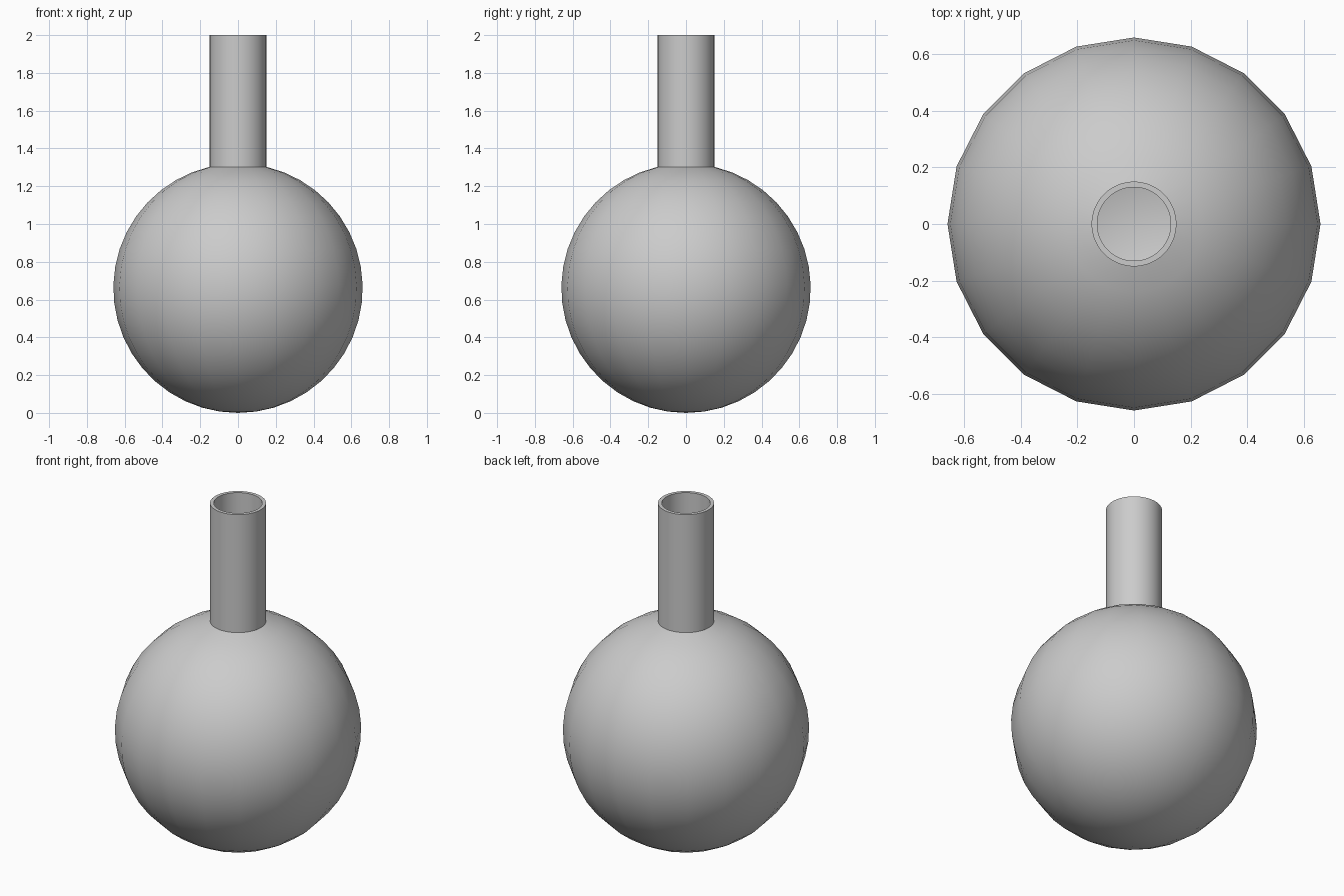
import bpy, bmesh
from math import sin, cos, pi, asin, radians

if "Cube" in bpy.data.objects:
    bpy.data.objects.remove(bpy.data.objects["Cube"])

R, WALL = 0.66, 0.02        # bulb radius, glass thickness
NECK_R, NECK_IN = 0.15, 0.13
CZ = R                      # bulb centre height


def lathe(name, profile, sides, closed=False):
    """Spin (radius, z) points around z; a radius of 0 becomes a pole."""
    bm = bmesh.new()
    rings = []
    for r, z in profile:
        n = 1 if r < 1e-6 else sides
        rings.append([bm.verts.new((r * cos(2 * pi * i / sides),
                                    r * sin(2 * pi * i / sides), z))
                      for i in range(n)])
    pairs = list(zip(rings, rings[1:]))
    if closed:
        pairs.append((rings[-1], rings[0]))
    for a, b in pairs:
        for i in range(sides):
            j = (i + 1) % sides
            quad = [a[i % len(a)], a[j % len(a)], b[j % len(b)], b[i % len(b)]]
            bm.faces.new(list(dict.fromkeys(quad)))
    bmesh.ops.recalc_face_normals(bm, faces=bm.faces)
    mesh = bpy.data.meshes.new(name)
    bm.to_mesh(mesh)
    bm.free()
    ob = bpy.data.objects.new(name, mesh)
    bpy.context.collection.objects.link(ob)
    bpy.context.view_layer.objects.active = ob
    ob.select_set(True)
    bpy.ops.object.shade_smooth_by_angle(angle=radians(35))
    ob.select_set(False)
    return ob


def arc(radius, opening, steps=20):
    """Profile from the bottom pole up to the neck opening."""
    end = pi - asin(opening / radius)
    return [(radius * sin(end * i / steps), CZ - radius * cos(end * i / steps))
            for i in range(steps + 1)]


# hollow round bulb: outer skin, lip hidden under the neck, inner skin
outer = arc(R, NECK_R)
inner = arc(R - WALL, NECK_IN + 0.002)
lathe("bulb", outer + inner[::-1], 20)

# open tubular neck
base_out, base_in = outer[-1][1], inner[-1][1]
lathe("neck", [(NECK_R, base_out), (NECK_R, 2.0),
               (NECK_IN, 2.0), (NECK_IN, base_in)], 64, closed=True)
